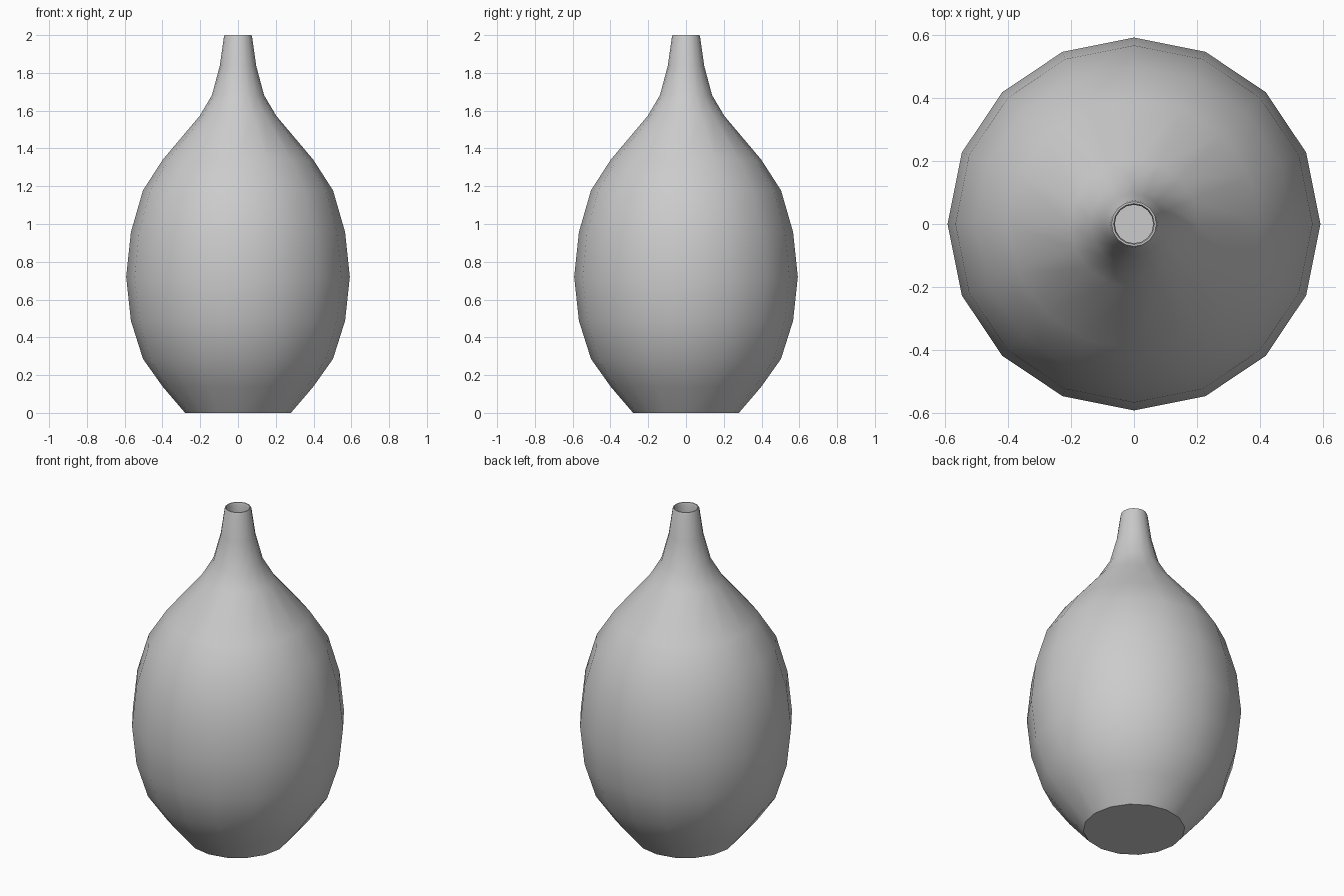
import bpy, bmesh, math

if "Cube" in bpy.data.objects:
    bpy.data.objects.remove(bpy.data.objects["Cube"])

SIDES = 16

# Outer wall from foot to rim, as (radius, height)
outer = [(0.28, 0), (0.398, 0.138), (0.503, 0.286), (0.567, 0.488),
         (0.592, 0.72), (0.567, 0.957), (0.503, 1.178), (0.398, 1.341),
         (0.203, 1.572), (0.138, 1.682), (0.097, 1.835), (0.075, 1.988),
         (0.071, 2.0)]
# Inner wall from rim back down to the inside floor
inner = [(0.065, 2.0), (0.061, 1.988), (0.083, 1.832), (0.125, 1.674),
         (0.192, 1.560), (0.387, 1.331), (0.490, 1.172), (0.553, 0.954),
         (0.578, 0.72), (0.553, 0.491), (0.490, 0.291), (0.387, 0.147),
         (0.275, 0.015)]


def lathe(name, profile):
    bm = bmesh.new()
    rings = []
    for r, z in profile:
        rings.append([bm.verts.new((r * math.cos(2 * math.pi * i / SIDES),
                                    r * math.sin(2 * math.pi * i / SIDES), z))
                      for i in range(SIDES)])
    for a, b in zip(rings, rings[1:]):
        for i in range(SIDES):
            j = (i + 1) % SIDES
            bm.faces.new((a[i], a[j], b[j], b[i]))
    # Underside and inside floor
    bm.faces.new(rings[0][::-1])
    bm.faces.new(rings[-1])
    mesh = bpy.data.meshes.new(name)
    bm.to_mesh(mesh)
    bm.free()
    obj = bpy.data.objects.new(name, mesh)
    bpy.context.collection.objects.link(obj)
    return obj


# Hollow bottle vase, smooth with a sharp foot and rim
vase = lathe("vase", outer + inner)
bpy.context.view_layer.objects.active = vase
vase.select_set(True)
bpy.ops.object.shade_smooth_by_angle(angle=math.radians(40))
